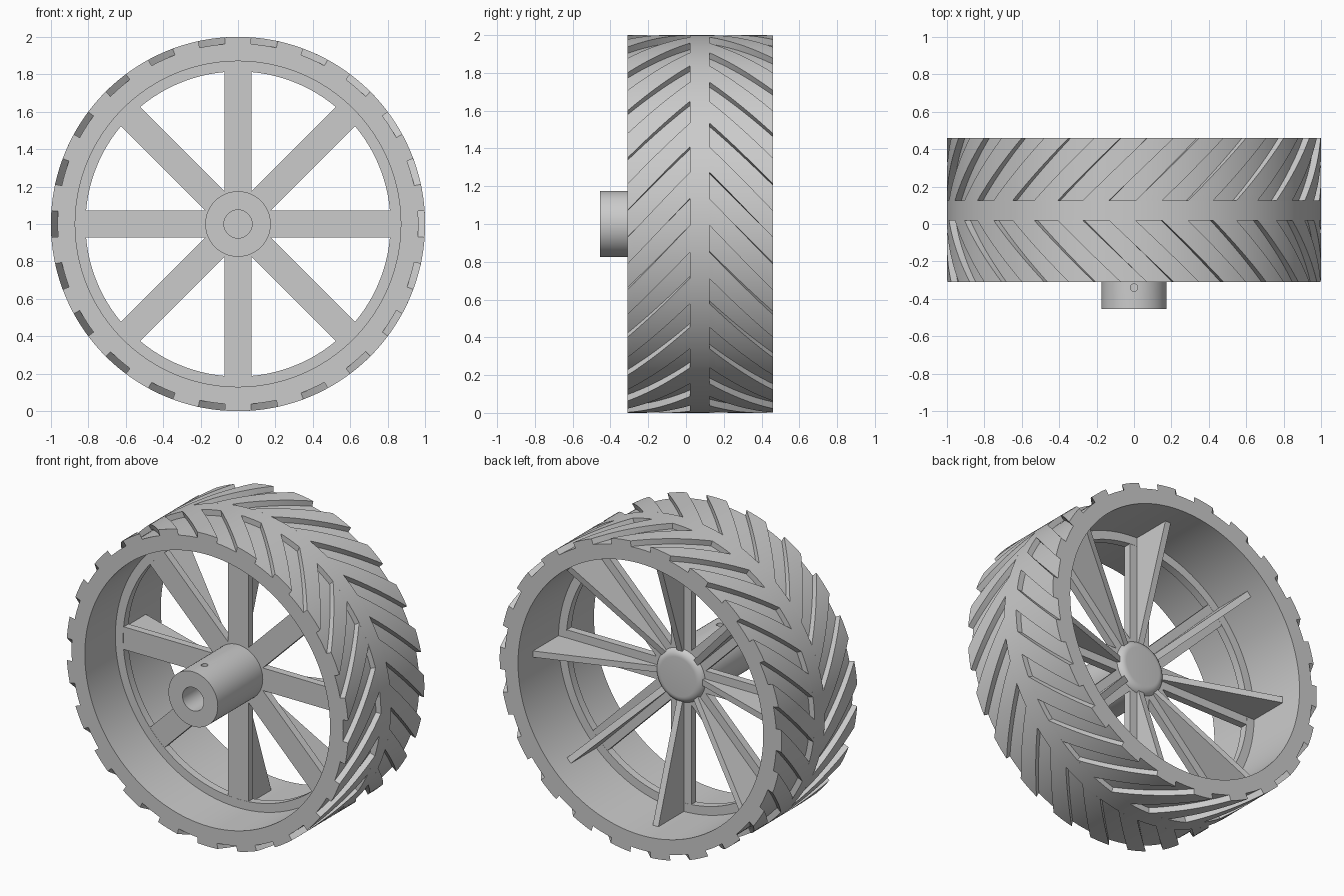
import bpy, bmesh, math
from mathutils import Vector, Matrix

if "Cube" in bpy.data.objects:
    bpy.data.objects.remove(bpy.data.objects["Cube"])

FRONT, BACK = -0.31, 0.46          # rim width along y
BAND = (0.02, 0.125)               # smooth centre band of the tread
R_OUT, R_GROOVE, R_IN, R_LIP = 1.0, 0.964, 0.87, 0.815
LUGS = 22
PITCH = math.tau / LUGS
SWEEP = math.radians(20)           # angular run of a groove across half the tread
CENTRE = Matrix.Translation((0, 0, 1))

grey = bpy.data.materials.new("plain_grey")
grey.use_nodes = True
grey.diffuse_color = (0.6, 0.6, 0.6, 1)
grey.node_tree.nodes["Principled BSDF"].inputs["Base Color"].default_value = (0.6, 0.6, 0.6, 1)


def polar(r, a, y):
    return Vector((r * math.cos(a), y, r * math.sin(a)))


def finish(bm, name, smooth=True):
    """Turn a bmesh built around the axle into a shaded object."""
    bmesh.ops.recalc_face_normals(bm, faces=bm.faces)
    bm.transform(CENTRE)
    mesh = bpy.data.meshes.new(name)
    bm.to_mesh(mesh)
    bm.free()
    mesh.materials.append(grey)
    obj = bpy.data.objects.new(name, mesh)
    bpy.context.collection.objects.link(obj)
    if smooth:
        bpy.ops.object.select_all(action="DESELECT")
        bpy.context.view_layer.objects.active = obj
        obj.select_set(True)
        bpy.ops.object.shade_smooth_by_angle(angle=math.radians(30))
    return obj


def lathe(name, profile, steps, closed=True):
    """Revolve an (r, y) profile about the axle."""
    bm = bmesh.new()
    verts = [bm.verts.new((r, y, 0)) for r, y in profile]
    pairs = list(zip(verts, verts[1:] + verts[:1])) if closed else list(zip(verts, verts[1:]))
    edges = [bm.edges.new(p) for p in pairs]
    bmesh.ops.spin(bm, geom=verts + edges, cent=(0, 0, 0), axis=(0, 1, 0),
                   angle=math.tau, steps=steps, use_duplicate=False)
    bmesh.ops.remove_doubles(bm, verts=bm.verts, dist=0.0001)
    return finish(bm, name)


def box(bm, x0, x1, y0, y1, z0, z1):
    size = Vector((x1 - x0, y1 - y0, z1 - z0))
    mid = Vector((x1 + x0, y1 + y0, z1 + z0)) / 2
    return bmesh.ops.create_cube(
        bm, size=1, matrix=Matrix.Translation(mid) @ Matrix.Diagonal(size.to_4d()))["verts"]


# Rim with its inner lip, and the smooth centre band
lip_y0, lip_y1 = 0.0, 0.05
lathe("rim", [(R_IN, FRONT), (R_GROOVE, FRONT), (R_GROOVE, BACK), (R_IN, BACK)], LUGS * 8)
lathe("rim_lip", [(R_LIP, lip_y0), (R_IN + 0.01, lip_y0),
                  (R_IN + 0.01, lip_y1), (R_LIP, lip_y1)], LUGS * 8)
lathe("tread_band", [(R_GROOVE - 0.01, BAND[0]), (R_OUT, BAND[0]),
                     (R_OUT, BAND[1]), (R_GROOVE - 0.01, BAND[1])], LUGS * 8)


# Slanted tread blocks on each side of the band
def tread_half(name, inner_y, outer_y, inner_angle):
    bm = bmesh.new()
    across, along = 4, 10
    for n in range(LUGS):
        start = inner_angle + (n + 0.25) * PITCH     # blocks sit between grooves
        top, base = [], []
        for j in range(along + 1):
            t = j / along
            y = inner_y + (outer_y - inner_y) * t
            angles = [start - SWEEP * t + PITCH / 2 * i / across for i in range(across + 1)]
            top.append([bm.verts.new(polar(R_OUT, a, y)) for a in angles])
            base.append([bm.verts.new(polar(R_GROOVE - 0.001, a, y)) for a in angles])
        for j in range(along):
            for grid in (top, base):
                for i in range(across):
                    bm.faces.new((grid[j][i], grid[j][i + 1], grid[j + 1][i + 1], grid[j + 1][i]))
            for i in (0, across):
                bm.faces.new((top[j][i], top[j + 1][i], base[j + 1][i], base[j][i]))
        for j in (0, along):
            for i in range(across):
                bm.faces.new((top[j][i], top[j][i + 1], base[j][i + 1], base[j][i]))
    finish(bm, name)


tread_half("front_tread_blocks", BAND[0], FRONT, SWEEP)
tread_half("back_tread_blocks", BAND[1], BACK, SWEEP + PITCH / 2)

# Spokes, each a flat bar with a tapering rib behind it
for n in range(8):
    bm = bmesh.new()
    box(bm, 0.1, R_LIP + 0.02, lip_y0 + 0.001, lip_y1 - 0.001, -0.0725, 0.0725)
    rib = box(bm, 0.12, R_IN + 0.005, 0.02, 0.05, -0.02, 0.02)
    for v in rib:
        if v.co.x > 0.5 and v.co.y > 0.03:
            v.co.y = 0.31
    bm.transform(Matrix.Rotation(n * math.tau / 8, 4, "Y"))
    finish(bm, f"spoke_{n + 1}", smooth=False)

# Hub with blind bore and rounded back
edge = 0.05
shoulder = [(0.125 + edge * math.cos(a), 0.03 + edge * math.sin(a))
            for a in (k * math.pi / 16 for k in range(9))]
hub = lathe("hub", [(0, 0.0), (0.075, 0.0), (0.075, -0.455), (0.175, -0.455)]
            + shoulder + [(0, 0.08)], 64, closed=False)

# Set screw hole through the top of the hub
bm = bmesh.new()
bmesh.ops.create_cone(bm, cap_ends=True, segments=24, radius1=0.02, radius2=0.02, depth=0.2,
                      matrix=Matrix.Translation((0, -0.34, 0.13)))
cutter = finish(bm, "screw_hole_cutter", smooth=False)
cutter.hide_render = True
cutter.hide_viewport = True
cut = hub.modifiers.new("screw_hole", "BOOLEAN")
cut.operation = "DIFFERENCE"
cut.solver = "EXACT"
cut.object = cutter
